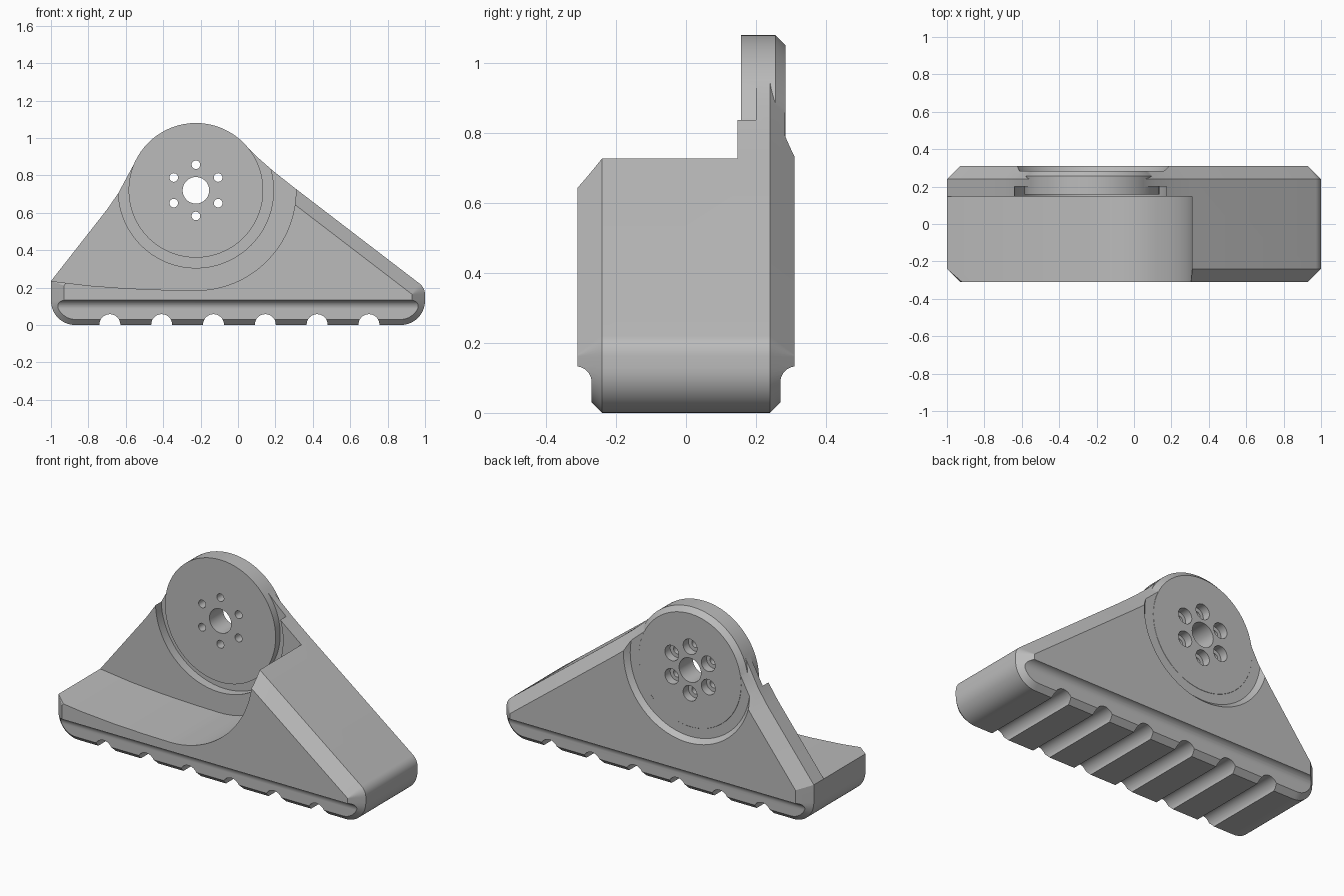
import bpy, bmesh
from math import sin, cos, radians, pi
from mathutils import Vector, Matrix

if "Cube" in bpy.data.objects:
    bpy.data.objects.remove(bpy.data.objects["Cube"], do_unlink=True)

grey = bpy.data.materials.new("plain grey")
grey.use_nodes = True
grey.diffuse_color = (0.5, 0.5, 0.5, 1)
grey.node_tree.nodes["Principled BSDF"].inputs["Base Color"].default_value = (0.5, 0.5, 0.5, 1)

HUB = (-0.225, 0.72)


def arc(center, r, start, end, n):
    """Points on an arc, angles in degrees."""
    steps = [radians(start + (end - start) * i / n) for i in range(n + 1)]
    return [(center[0] + r * cos(a), center[1] + r * sin(a)) for a in steps]


def circle(center, r, n=72):
    return arc(center, r, 0, 360, n)[:-1]


def inset(pts, d):
    """Move a counter-clockwise outline inwards by d with mitred corners."""
    out = []
    for i, p in enumerate(pts):
        p = Vector(p)
        a = (p - Vector(pts[i - 1])).normalized()
        b = (Vector(pts[(i + 1) % len(pts)]) - p).normalized()
        na, nb = Vector((-a.y, a.x)), Vector((-b.y, b.x))
        out.append(p + (na + nb) * (d / (1 + na.dot(nb))))
    return out


def prism(name, pts, rings, along_x=False):
    """Loft an x-z outline through (y, inset) rings and cap the ends."""
    bm = bmesh.new()
    loops = [[bm.verts.new((q[0], y, q[1])) for q in inset(pts, d)] for y, d in rings]
    n = len(pts)
    for lo, hi in zip(loops, loops[1:]):
        for i in range(n):
            bm.faces.new((lo[i], lo[(i + 1) % n], hi[(i + 1) % n], hi[i]))
    bm.faces.new(loops[0])
    bm.faces.new(loops[-1])
    if along_x:
        bmesh.ops.rotate(bm, verts=bm.verts, matrix=Matrix.Rotation(pi / 2, 3, 'Z'))
    bmesh.ops.recalc_face_normals(bm, faces=bm.faces)
    mesh = bpy.data.meshes.new(name)
    bm.to_mesh(mesh)
    bm.free()
    mesh.materials.append(grey)
    ob = bpy.data.objects.new(name, mesh)
    bpy.context.collection.objects.link(ob)
    return ob


def combine(tool, operation='DIFFERENCE'):
    """Apply a boolean to the body and remove the tool."""
    tool.hide_render = True
    mod = body.modifiers.new("boolean", 'BOOLEAN')
    mod.operation = operation
    mod.solver = 'EXACT'
    mod.object = tool
    bpy.ops.object.modifier_apply(modifier=mod.name)
    bpy.data.objects.remove(tool, do_unlink=True)


# Chamfered triangular body with a rounded top
outline = (arc((-0.87, 0.13), 0.13, 180, 270, 14)
           + arc((0.87, 0.13), 0.13, 270, 360, 14)
           + arc((0.927, 0.163), 0.073, 0, 52.5, 6)
           + [(0.3, 0.735), (0.19, 0.822), (0.11, 0.892)]
           + arc(HUB, 0.359, 40, 155, 28)
           + [(-0.64, 0.705), (-0.7, 0.618), (-1, 0.235)])
body = prism("foot_bracket", outline, [(-0.31, 0.07), (-0.24, 0), (0.24, 0), (0.31, 0.07)])
bpy.ops.object.select_all(action='DESELECT')
bpy.context.view_layer.objects.active = body
body.select_set(True)

# Large front pocket with a curved floor
pocket = ([(-1.2, 0.255), (-1, 0.235), (-0.8, 0.211), (-0.6, 0.196), (-0.4, 0.188)]
          + arc(HUB, 0.535, -90, 0, 32) + [(0.31, 1.3), (-1.2, 1.3)])
combine(prism("pocket_cutter", pocket, [(-0.6, 0), (0.147, 0)]))

# Round recesses on both sides, then the raised hub disc
combine(prism("front_recess_cutter", circle(HUB, 0.415), [(0, 0), (0.2, 0)]))
combine(prism("back_recess_cutter", circle(HUB, 0.425),
              [(0.283, 0.035), (0.31, 0.01), (0.4, 0.01)]))
combine(prism("hub_disc", circle(HUB, 0.36),
              [(0.157, 0), (0.256, 0), (0.284, 0.028)]), 'UNION')

# Centre hole and six counterbored screw holes
combine(prism("centre_hole_cutter", circle(HUB, 0.071, 40), [(0, 0), (0.5, 0)]))
for spot in arc(HUB, 0.137, 30, 330, 5):
    combine(prism("screw_cutter", circle(spot, 0.023, 24), [(0, 0), (0.5, 0)]))
    combine(prism("counterbore_cutter", circle(spot, 0.045, 28), [(0.235, 0), (0.5, 0)]))

# Long side grooves above the sole
groove = [(0.27, -0.1)] + arc((0.315, 0.088), 0.045, 180, 90, 10) + [(0.5, 0.133), (0.5, -0.1)]
for side in (1, -1):
    shape = [(side * y, z) for y, z in groove]
    combine(prism("groove_cutter", shape, [(-1.5, 0), (1.5, 0)], along_x=True))

# Six tread channels across the sole
for i in range(6):
    spot = (-0.685 + 0.277 * i, 0.002)
    combine(prism("tread_cutter", circle(spot, 0.056, 32), [(-0.6, 0), (0.6, 0)]))

bpy.ops.object.shade_smooth_by_angle(angle=radians(25))
